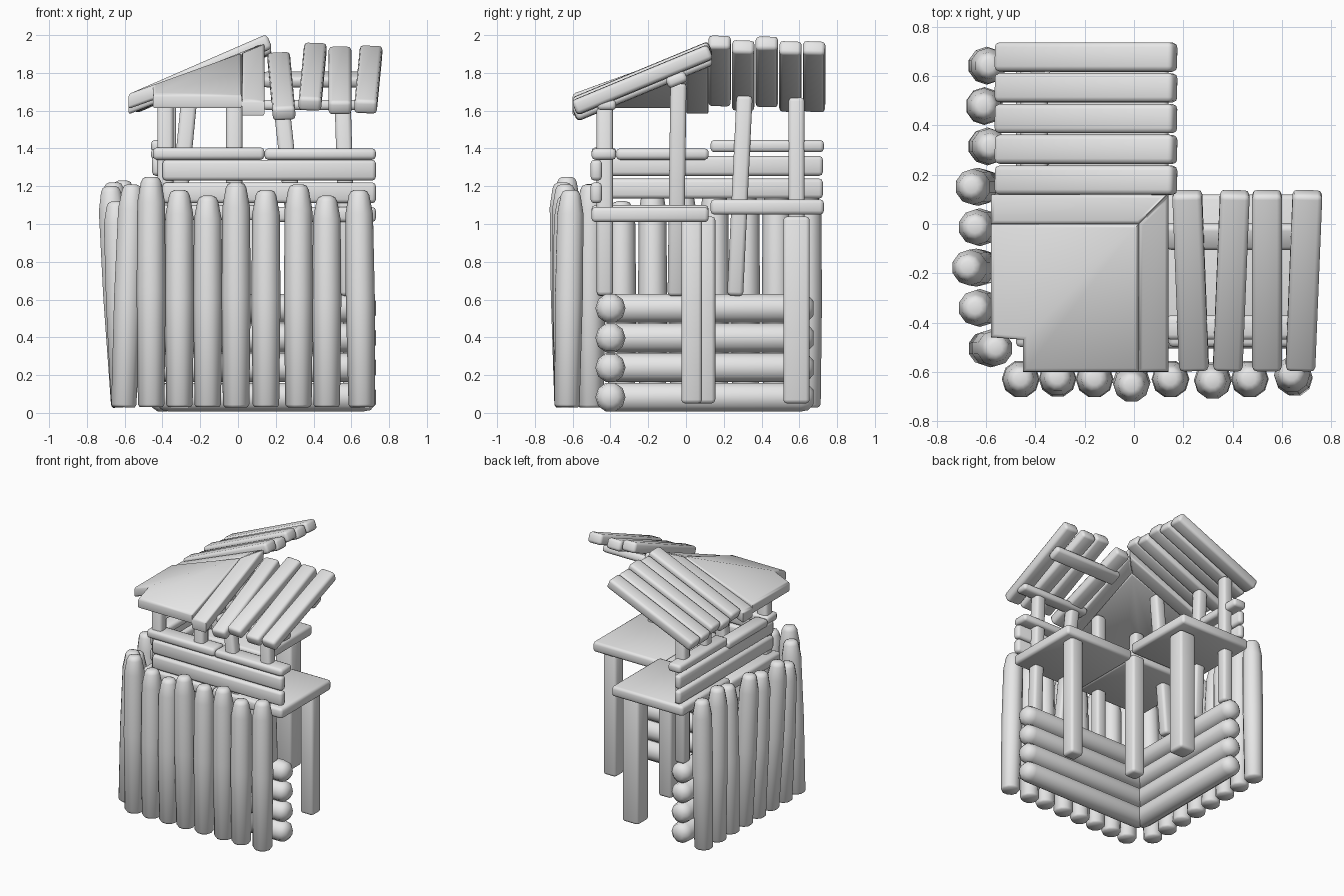
import bpy, bmesh, math, random
from mathutils import Vector, Matrix

random.seed(4)
if "Cube" in bpy.data.objects:
    bpy.data.objects.remove(bpy.data.objects["Cube"])

wood = bpy.data.materials.new("pale_grey_wood")
wood.use_nodes = True
wood.diffuse_color = (0.8, 0.8, 0.8, 1)
wood.node_tree.nodes["Principled BSDF"].inputs["Base Color"].default_value = (0.8, 0.8, 0.8, 1)


def finish(name, bm, bevel=0.0, angle=50):
    if bevel:
        edges = [e for e in bm.edges if len(e.link_faces) == 2 and e.calc_face_angle(0) > 0.7]
        bmesh.ops.bevel(bm, geom=edges, offset=bevel, segments=2, profile=0.5, affect='EDGES')
    bmesh.ops.recalc_face_normals(bm, faces=bm.faces[:])
    mesh = bpy.data.meshes.new(name)
    bm.to_mesh(mesh)
    bm.free()
    mesh.materials.append(wood)
    ob = bpy.data.objects.new(name, mesh)
    bpy.context.collection.objects.link(ob)
    bpy.ops.object.select_all(action='DESELECT')
    ob.select_set(True)
    bpy.context.view_layer.objects.active = ob
    bpy.ops.object.shade_smooth_by_angle(angle=math.radians(angle))
    return ob


def box(name, center, size, rot=(0, 0, 0), bevel=0.02):
    """Rounded timber with rotation in degrees."""
    bm = bmesh.new()
    bmesh.ops.create_cube(bm, size=1, matrix=Matrix.Diagonal((*size, 1)))
    ob = finish(name, bm, bevel)
    ob.location = center
    ob.rotation_euler = [math.radians(a) for a in rot]
    return ob


def span(name, x, y, z):
    """Rounded timber given by its extent on each axis."""
    return box(name, [sum(r) / 2 for r in (x, y, z)], [r[1] - r[0] for r in (x, y, z)])


def round_timber(name, start, end, rings, sides=10):
    """Lathe of (fraction, radius) rings from start to end."""
    a, b = Vector(start), Vector(end)
    turn = (b - a).to_track_quat('Z', 'Y')
    bm = bmesh.new()
    loops = []
    for t, r in rings:
        loops.append([bm.verts.new(a.lerp(b, t) + turn @ Vector((r * math.cos(k * math.tau / sides),
                                                                r * math.sin(k * math.tau / sides), 0)))
                      for k in range(sides)])
    for lo, hi in zip(loops, loops[1:]):
        for k in range(sides):
            n = (k + 1) % sides
            bm.faces.new((lo[k], lo[n], hi[n], hi[k]))
    bm.faces.new(loops[0][::-1])
    bm.faces.new(loops[-1])
    return finish(name, bm, angle=75)


def slab(name, polygons, height, thick=0.08):
    """Sloping panel: plan outlines lifted by a height rule, then thickened."""
    bm = bmesh.new()
    known = {}
    for poly in polygons:
        for p in poly:
            if p not in known:
                known[p] = bm.verts.new((*p, height(*p) + thick / 2))
        bm.faces.new([known[p] for p in poly])
    moved = bmesh.ops.extrude_face_region(bm, geom=bm.faces[:], use_keep_orig=True)["geom"]
    for v in moved:
        if isinstance(v, bmesh.types.BMVert):
            v.co.z -= thick
    return finish(name, bm, 0.015)


# Palisade of tapered stakes around the outer corner
stake_rings = [(0, 0.06), (0.012, 0.07), (0.5, 0.077), (0.89, 0.073), (0.975, 0.055), (0.993, 0.044), (1, 0.025)]
front_stakes = [(-0.46, 1.25, -0.63), (-0.31, 1.18, -0.625), (-0.16, 1.15, -0.63), (-0.01, 1.22, -0.655),
                (0.148, 1.18, -0.63), (0.32, 1.21, -0.64), (0.47, 1.15, -0.63), (0.64, 1.18, -0.61)]
for i, (x, top, y) in enumerate(front_stakes):
    round_timber(f"front_stake_{i}", (x + (0.015 if i == 7 else 0), -0.63, 0.03), (x, y, top), stake_rings)
side_stakes = [(-0.56, 1.21), (-0.645, 1.12), (-0.675, 1.2), (-0.645, 1.17),
               (-0.66, 1.22), (-0.585, 1.18), (-0.61, 1.23), (-0.59, 1.19)]
for i, (x, top) in enumerate(side_stakes):
    y = -0.505 + 0.164 * i
    round_timber(f"side_stake_{i}", (-0.605, y, 0.03), (x, y, top), stake_rings)

# Stacked wall logs inside the palisade
log_rings = [(0, 0.04), (0.025, 0.072), (0.06, 0.08), (0.94, 0.08), (0.975, 0.072), (1, 0.04)]
for i in range(4):
    z = 0.083 + 0.157 * i
    round_timber(f"front_log_{i}", (-0.43, -0.4, z), (0.73, -0.4, z), log_rings)
    round_timber(f"side_log_{i}", (-0.4, -0.43, z), (-0.4, 0.675, z), log_rings)

# Platform decks
span("front_deck", (0.12, 0.73), (-0.5, 0.12), (1.01, 1.09))
span("corner_deck", (-0.48, 0.12), (-0.5, 0.12), (1.02, 1.1))
span("back_deck", (-0.48, 0.14), (0.13, 0.73), (1.05, 1.13))

# Square legs under the decks
for name, x, y, w in (("front_leg", 0.61, 0.03, 0.11), ("corner_leg", 0.08, 0.1, 0.11),
                      ("back_leg", 0.03, 0.585, 0.14)):
    span(name, (x - w / 2, x + w / 2), (y - w / 2, y + w / 2), (0.05, 1.04))

# Railing boards and flat top rails
for i, z in enumerate((1.11, 1.23)):
    span(f"front_rail_board_{i}", (-0.4, 0.73), (-0.505, -0.445), (z, z + 0.11))
    span(f"side_rail_board_{i}", (-0.455, -0.4), (-0.45, 0.725), (z + 0.025, z + 0.13))
span("front_top_rail_0", (-0.45, 0.14), (-0.5, -0.37), (1.34, 1.405))
span("front_top_rail_1", (0.14, 0.73), (-0.5, -0.37), (1.34, 1.4))
span("side_top_rail_0", (-0.46, -0.35), (-0.37, 0.12), (1.34, 1.4))
span("side_top_rail_1", (-0.46, -0.35), (0.13, 0.73), (1.38, 1.445))

# Roof posts: bottom and top points
posts = {"corner_post": ((-0.385, -0.43), (-0.385, -0.43), 1.65),
         "front_post_0": ((-0.02, -0.43), (-0.02, -0.43), 1.66),
         "front_post_1": ((0.34, -0.43), (0.23, -0.43), 1.63),
         "front_post_2": ((0.585, -0.43), (0.555, -0.43), 1.62),
         "side_post_0": ((-0.36, -0.055), (-0.25, -0.04), 1.75),
         "side_post_1": ((-0.37, 0.26), (-0.37, 0.31), 1.68),
         "side_post_2": ((-0.38, 0.585), (-0.38, 0.585), 1.67)}
for name, (lo, hi, top) in posts.items():
    a, b = Vector((*lo, 0.62)), Vector((*hi, top))
    post = box(name, (a + b) / 2, (0.085, 0.085, (b - a).length))
    post.rotation_euler = (-math.atan2(b.y - a.y, b.z - a.z), math.atan2(b.x - a.x, b.z - a.z), 0)

# Hipped corner roof panel with mitred planks along its two ridges
peak, notch, tip = (0.02, 0.0), (-0.45, -0.47), (0.14, 0.12)
slab("corner_roof", [[peak, notch, (-0.45, -0.6), (0.02, -0.6)],
                     [peak, (-0.58, 0.0), (-0.58, -0.46), notch]],
     lambda x, y: 1.865 + 0.36 * min(y, x - 0.02))
slab("front_ridge_plank", [[(0.02, -0.6), (0.14, -0.6), tip, peak]], lambda x, y: 1.865 + 0.42 * y, 0.09)
slab("side_ridge_plank", [[(-0.58, 0.0), peak, tip, (-0.58, 0.12)]], lambda x, y: 1.857 + 0.4 * x, 0.09)

# Loose sloping planks over the front arm: x, height, roll, yaw
for i, (x, z, roll, yaw) in enumerate(((0.23, 1.73, -3, 1), (0.395, 1.78, 2, -1.5),
                                       (0.54, 1.76, 0, 0), (0.69, 1.765, 2, -1.5))):
    box(f"front_roof_plank_{i}", (x, -0.23, z), (0.12, 0.78, 0.08), (22.5, roll, yaw))

# Tight sloping planks over the back arm
for i, z in enumerate((1.81, 1.785, 1.805, 1.78, 1.78)):
    box(f"back_roof_plank_{i}", (-0.195, 0.178 + 0.125 * i, z),
        (0.79, 0.118, 0.08), (random.uniform(-3, 3), -23.5, 0))

# Beams under the loose planks
box("lower_roof_beam", (0.43, -0.42, 1.63), (0.6, 0.1, 0.055))
box("upper_roof_beam", (0.43, -0.05, 1.765), (0.6, 0.11, 0.06), (22.5, 0, 0))
